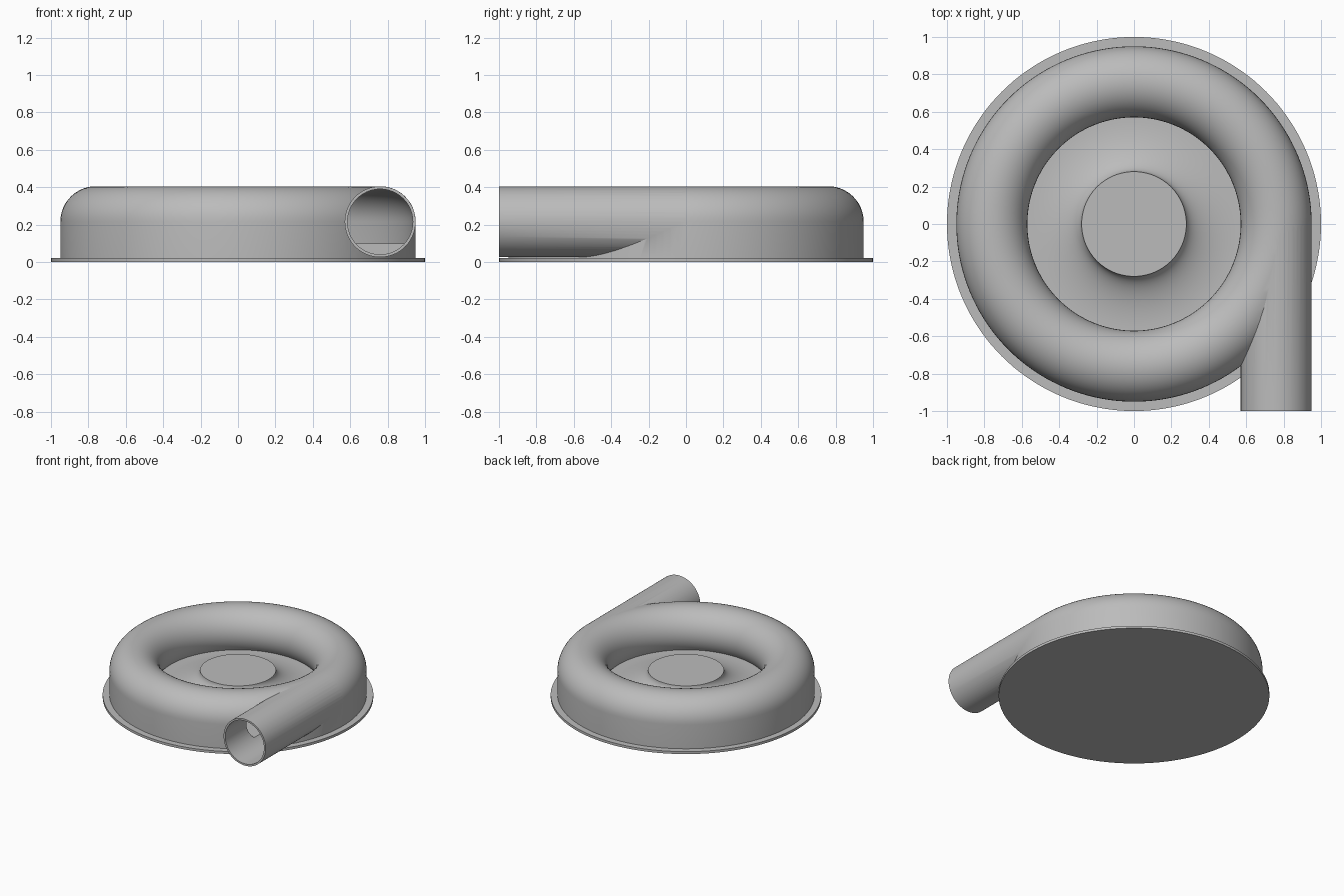
import bpy, bmesh
from math import sin, cos, pi, asin, radians
from mathutils import Matrix

if "Cube" in bpy.data.objects:
    bpy.data.objects.remove(bpy.data.objects["Cube"])

RING, TUBE, WALL = 0.76, 0.19, 0.015     # scroll centreline, tube radius, wall
MID, FLOOR, FLANGE = 0.215, 0.10, 0.02   # heights
HUB_R, HUB_Z, FLARE_R = 0.28, 0.22, 0.565

grey = bpy.data.materials.new("housing grey")
grey.use_nodes = True
colour = (0.5, 0.5, 0.5, 1)
grey.diffuse_color = colour
grey.node_tree.nodes["Principled BSDF"].inputs["Base Color"].default_value = colour


def finish(name, bm):
    bmesh.ops.recalc_face_normals(bm, faces=bm.faces)
    mesh = bpy.data.meshes.new(name)
    bm.to_mesh(mesh)
    bm.free()
    mesh.materials.append(grey)
    obj = bpy.data.objects.new(name, mesh)
    bpy.context.collection.objects.link(obj)
    return obj


def lathe(name, profile, closed, steps=144):
    bm = bmesh.new()
    verts = [bm.verts.new((r, 0, z)) for r, z in profile]
    edges = [bm.edges.new(pair) for pair in zip(verts, verts[1:])]
    if closed:
        edges.append(bm.edges.new((verts[-1], verts[0])))
    bmesh.ops.spin(bm, geom=verts + edges, cent=(0, 0, 0), axis=(0, 0, 1),
                   angle=2 * pi, steps=steps, use_merge=True)
    bmesh.ops.remove_doubles(bm, verts=bm.verts, dist=1e-5)
    return finish(name, bm)


def rod(name, radius, y0, y1):
    bm = bmesh.new()
    place = Matrix.Translation((RING, (y0 + y1) / 2, MID)) @ Matrix.Rotation(pi / 2, 4, 'X')
    bmesh.ops.create_cone(bm, cap_ends=True, segments=72, radius1=radius,
                          radius2=radius, depth=y1 - y0, matrix=place)
    return finish(name, bm)


def tube_arc(radius, steps=28):
    """Section from the outer wall over the top and down to the floor."""
    end = pi + asin((MID - FLOOR) / radius)
    return [(RING + radius * cos(end * i / steps), MID + radius * sin(end * i / steps))
            for i in range(steps + 1)]


# Housing: flange, outer wall, rolled scroll, floor and flared hub
flare = [(FLARE_R - (FLARE_R - HUB_R) * sin(t), FLOOR + (HUB_Z - FLOOR) * (1 - cos(t)))
         for t in (pi / 2 * i / 16 for i in range(17))]
outer = RING + TUBE
profile = ([(0, 0), (1, 0), (1, FLANGE), (outer, FLANGE)] + tube_arc(TUBE)
           + flare + [(0, HUB_Z)])
housing = lathe("pump_housing", profile, False)

# Outlet pipe, then the hollow scroll channel and the pipe bore
pipe = rod("outlet_pipe", TUBE - 0.0005, -1, 0.002)
channel = lathe("channel_cutter", tube_arc(TUBE - WALL) + [(outer - WALL, FLOOR)], True)
bore = rod("bore_cutter", TUBE - WALL - 0.0005, -1.1, 0.001)

for tool, operation in ((pipe, 'UNION'), (channel, 'DIFFERENCE'), (bore, 'DIFFERENCE')):
    mod = housing.modifiers.new(tool.name, 'BOOLEAN')
    mod.object, mod.operation, mod.solver = tool, operation, 'EXACT'
    tool.hide_render = True

# Bake the cuts and drop the helpers
graph = bpy.context.evaluated_depsgraph_get()
baked = bpy.data.meshes.new_from_object(housing.evaluated_get(graph))
housing.modifiers.clear()
housing.data = baked
for tool in (pipe, channel, bore):
    bpy.data.objects.remove(tool)

# Smooth shading with crisp rims
bpy.ops.object.select_all(action='DESELECT')
housing.select_set(True)
bpy.context.view_layer.objects.active = housing
bpy.ops.object.shade_smooth_by_angle(angle=radians(30))
